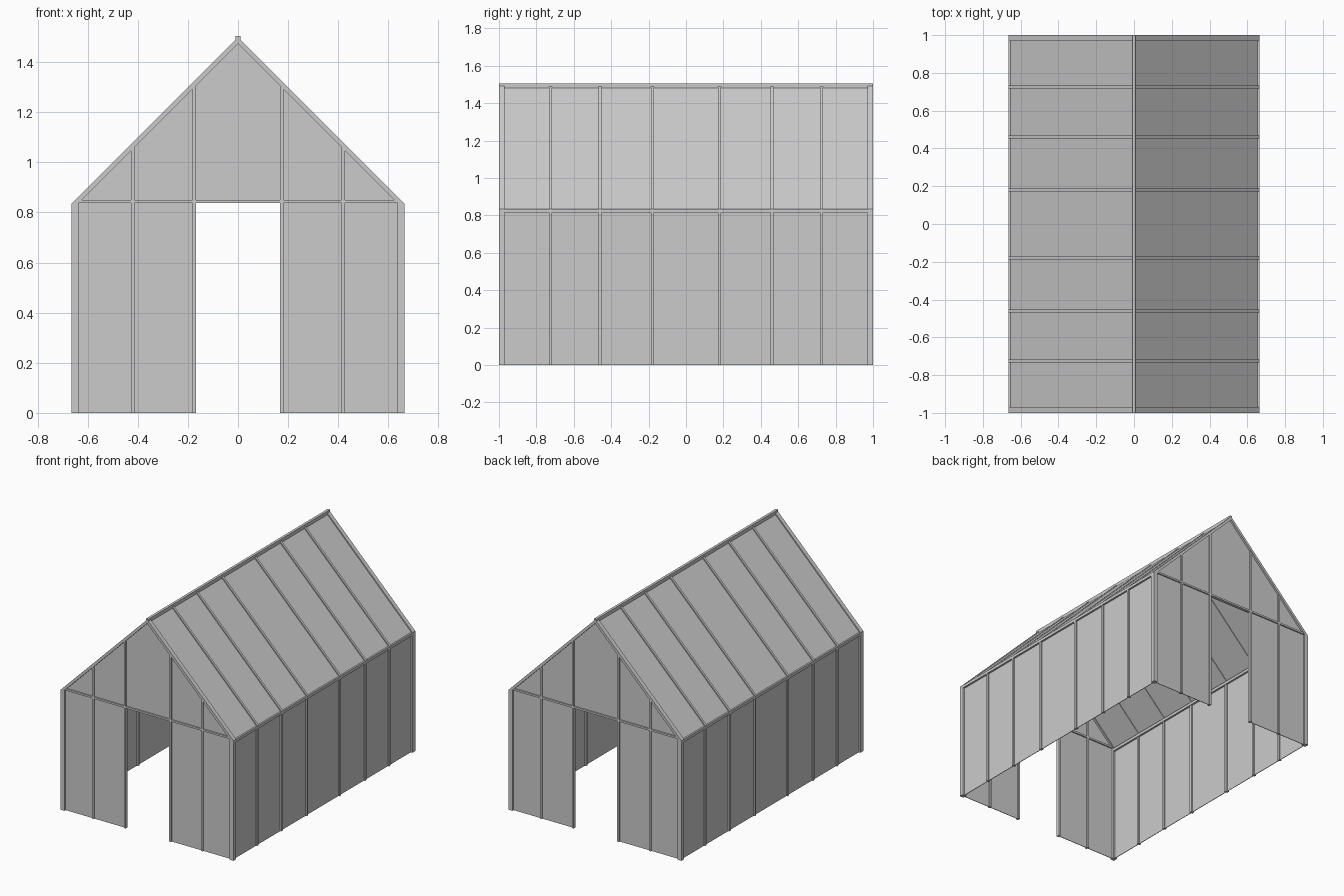
import bpy, bmesh

if "Cube" in bpy.data.objects:
    bpy.data.objects.remove(bpy.data.objects["Cube"])

W, L, EAVE, APEX = 0.665, 1.0, 0.835, 1.5   # half width, half length, heights
POST, BAR, DEPTH = 0.03, 0.016, 0.022
MID = POST / 2                              # glazing sits mid-frame


def prism(name, profile, y, thick):
    """Extrude an x-z profile along y, centred on y."""
    bm = bmesh.new()
    face = bm.faces.new([bm.verts.new((x, y - thick / 2, z)) for x, z in profile])
    ext = bmesh.ops.extrude_face_region(bm, geom=[face])["geom"]
    bmesh.ops.translate(bm, vec=(0, thick, 0),
                        verts=[v for v in ext if isinstance(v, bmesh.types.BMVert)])
    bmesh.ops.recalc_face_normals(bm, faces=bm.faces)
    mesh = bpy.data.meshes.new(name)
    bm.to_mesh(mesh)
    bm.free()
    obj = bpy.data.objects.new(name, mesh)
    bpy.context.collection.objects.link(obj)
    return obj


def box(name, x0, x1, y0, y1, z0, z1):
    return prism(name, [(x0, z0), (x1, z0), (x1, z1), (x0, z1)],
                 (y0 + y1) / 2, y1 - y0)


def chevron(name, drop, thick, y, length):
    """Roof-shaped strip: both slopes, starting drop below the roof line."""
    inner = drop + thick
    prism(name, [(-W, EAVE - drop), (0, APEX - drop), (W, EAVE - drop),
                 (W, EAVE - inner), (0, APEX - inner), (-W, EAVE - inner)], y, length)


# side walls: glass, eave beams and glazing bars
bar_ys = [s * y for y in (0.18, 0.46, 0.725) for s in (-1, 1)]
for s in (-1, 1):
    c = s * (W - MID)
    box("side_glass", c - 0.002, c + 0.002, -L + MID, L - MID, 0, EAVE - 0.01)
    box("eave_beam", c - MID, c + MID, -L, L, EAVE - 0.02, EAVE)
    for y in bar_ys:
        box("side_bar", c - DEPTH / 2, c + DEPTH / 2, y - BAR / 2, y + BAR / 2, 0, EAVE - 0.01)

# roof: glass, glazing bars and ridge
chevron("roof_glass", 0.011, 0.004, 0, 2 * L - POST)
for y in bar_ys:
    chevron("roof_bar", 0.001, 0.022, y, BAR)
box("ridge_beam", -0.009, 0.009, -L, L, APEX - 0.025, APEX + 0.005)

# both gable ends
for s in (-1, 1):
    c = s * (L - MID)
    prism("gable_glass", [(-W + MID, 0), (-W + MID, EAVE), (0, APEX - 0.015),
                          (W - MID, EAVE), (W - MID, 0), (0.17, 0), (0.17, 0.845),
                          (-0.17, 0.845), (-0.17, 0)], c, 0.004)
    prism("gable_rafter", [(-W, EAVE), (0, APEX), (W, EAVE), (W - 0.026, EAVE),
                           (0, APEX - 0.026), (-W + 0.026, EAVE)], c, POST)
    box("cross_rail", -W + 0.03, W - 0.03, c - DEPTH / 2, c + DEPTH / 2, 0.837, 0.85)
    for t in (-1, 1):
        px = t * (W - MID)
        box("corner_post", px - MID, px + MID, c - MID, c + MID, 0, EAVE)
        for x in (0.175, 0.42):
            box("gable_bar", t * x - 0.007, t * x + 0.007, c - DEPTH / 2, c + DEPTH / 2,
                0, APEX - x - 0.018)
